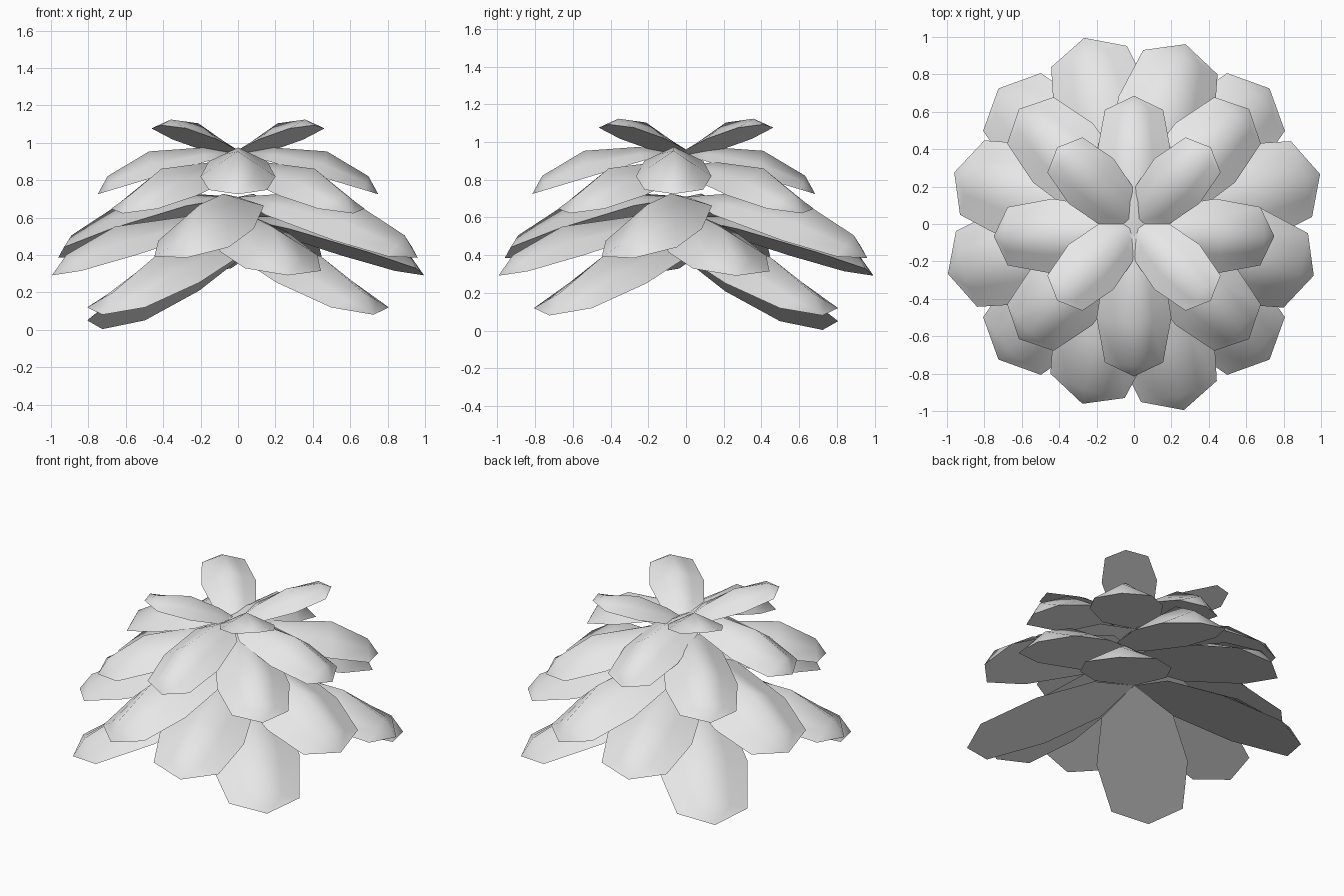
import bpy, bmesh, math
from mathutils import Matrix

if "Cube" in bpy.data.objects:
    bpy.data.objects.remove(bpy.data.objects["Cube"], do_unlink=True)

grey = bpy.data.materials.new("pale_grey")
grey.use_nodes = True
grey.diffuse_color = (0.8, 0.8, 0.8, 1)
grey.node_tree.nodes["Principled BSDF"].inputs["Base Color"].default_value = (0.8, 0.8, 0.8, 1)


def petal(name, length, half_width, widest, dome, matrix):
    """Ridged petal on a flat eight-sided underside, growing along +x from its root."""
    bm = bmesh.new()
    root = bm.verts.new((0, 0, 0))
    tip = bm.verts.new((length, 0, 0))
    # stations: distance along, width share, ridge share
    stations = [(0.22, 0.78, 0.55), (widest, 1, 1), (0.9, 0.78, 0.55)]
    rows = []
    for along, wide, high in stations:
        row = []
        for side in (-1, -0.5, 0, 0.5, 1):
            rise = (1 - abs(side)) * high * dome
            row.append(bm.verts.new((along * length, side * wide * half_width, rise)))
        rows.append(row)
    # ridged top
    for i in range(4):
        bm.faces.new((root, rows[0][i], rows[0][i + 1]))
        for a, b in zip(rows, rows[1:]):
            bm.faces.new((a[i], b[i], b[i + 1], a[i + 1]))
        bm.faces.new((rows[2][i], tip, rows[2][i + 1]))
    for f in bm.faces:
        f.smooth = True
    # flat underside with a crisp rim
    rim = [root] + [r[0] for r in rows] + [tip] + [r[4] for r in reversed(rows)]
    under = bm.faces.new(rim)
    for e in under.edges:
        e.smooth = False
    bmesh.ops.recalc_face_normals(bm, faces=bm.faces)
    mesh = bpy.data.meshes.new(name)
    bm.to_mesh(mesh)
    bm.free()
    mesh.materials.append(grey)
    ob = bpy.data.objects.new(name, mesh)
    ob.matrix_world = matrix
    bpy.context.collection.objects.link(ob)


def whorl(name, root_z, reach, half_width, widest, dome, slope, turn, roll=0, root_y=0, droop=None):
    """Four petals at right angles; droop gives one petal its own slope."""
    for k in range(4):
        s = droop[1] if droop and droop[0] == k else slope
        tilt = -math.atan(s)
        m = (Matrix.Translation((0, root_y, root_z))
             @ Matrix.Rotation(math.radians(turn + 90 * k), 4, 'Z')
             @ Matrix.Rotation(tilt, 4, 'Y')
             @ Matrix.Rotation(math.radians(roll), 4, 'X'))
        petal(f"{name}_petal_{k + 1}", reach / math.cos(tilt), half_width, widest, dome, m)


# whorls from the top down
whorl("crown", 0.92, 0.58, 0.17, 0.56, 0.09, 0.3, 45)
whorl("upper", 0.95, 0.75, 0.2, 0.58, 0.14, -0.3, 0, root_y=-0.065)
whorl("middle", 0.87, 0.87, 0.225, 0.62, 0.15, -0.285, 45)
whorl("wide", 0.71, 1.0, 0.27, 0.62, 0.17, -0.325, -16, roll=7)
whorl("broad", 0.6, 1.03, 0.27, 0.62, 0.15, -0.3, 15, roll=-2)
whorl("base", 0.47, 1.025, 0.28, 0.56, 0.15, -0.38, 45, droop=(1, -0.455))
